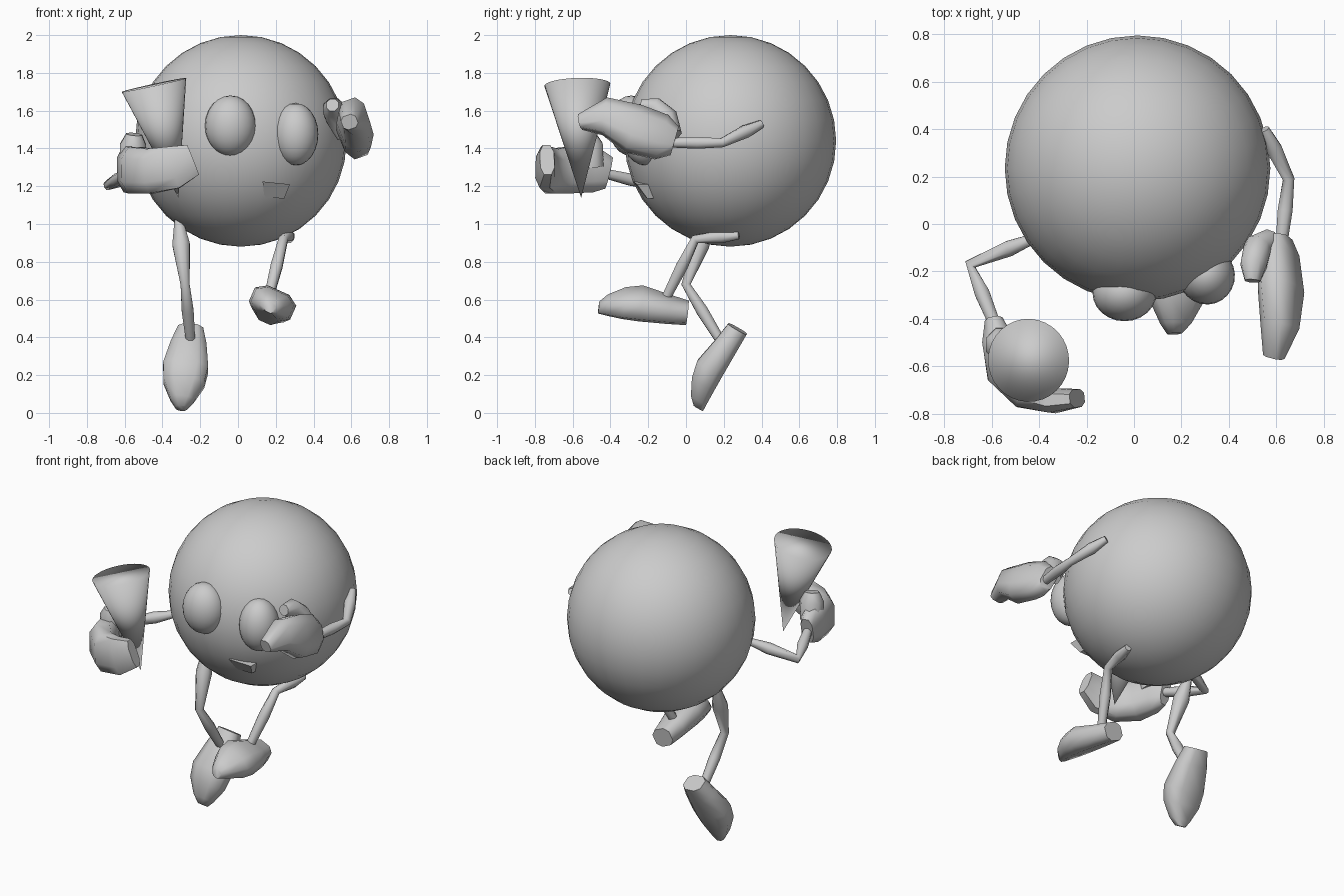
import bpy, bmesh, math
from mathutils import Vector

old = bpy.data.objects.get("Cube")
if old:
    bpy.data.objects.remove(old, do_unlink=True)

grey = bpy.data.materials.new("plain grey")
grey.use_nodes = True
COLOUR = (0.6, 0.6, 0.6, 1)
grey.diffuse_color = COLOUR
grey.node_tree.nodes["Principled BSDF"].inputs["Base Color"].default_value = COLOUR


def finish(name, bm, angle=60):
    """Turn a bmesh into a shaded object."""
    bmesh.ops.recalc_face_normals(bm, faces=bm.faces[:])
    mesh = bpy.data.meshes.new(name)
    bm.to_mesh(mesh)
    bm.free()
    mesh.materials.append(grey)
    ob = bpy.data.objects.new(name, mesh)
    bpy.context.collection.objects.link(ob)
    bpy.ops.object.select_all(action='DESELECT')
    ob.select_set(True)
    bpy.context.view_layer.objects.active = ob
    if angle:
        bpy.ops.object.shade_smooth_by_angle(angle=math.radians(angle))
    return ob


def loft(name, sections, up=(0, 0, 1), sides=8, square=1.0, axis=None):
    """Skin rings of (centre, half width, half height) along a path."""
    bm = bmesh.new()
    pts = [Vector(s[0]) for s in sections]
    rings = []
    for i, (_, w, h) in enumerate(sections):
        t = axis or (pts[min(i + 1, len(pts) - 1)] - pts[max(i - 1, 0)])
        side = t.cross(Vector(up)).normalized()
        top = side.cross(t).normalized()
        ring = []
        for k in range(sides):
            a = math.tau * (k + 0.5) / sides
            c, s = math.cos(a), math.sin(a)
            c = math.copysign(abs(c) ** square, c)
            s = math.copysign(abs(s) ** square, s)
            ring.append(bm.verts.new(pts[i] + side * c * w + top * s * h))
        rings.append(ring)
    for a, b in zip(rings, rings[1:]):
        for k in range(sides):
            j = (k + 1) % sides
            bm.faces.new((a[k], a[j], b[j], b[k]))
    bm.faces.new(rings[0])
    bm.faces.new(rings[-1])
    return finish(name, bm)


def ball(name, centre, radii, tilt=(0, 0, 0), segments=32):
    bm = bmesh.new()
    bmesh.ops.create_uvsphere(bm, u_segments=segments, v_segments=segments // 2, radius=1)
    ob = finish(name, bm)
    ob.location, ob.scale, ob.rotation_euler = centre, radii, tilt
    return ob


def limb(name, start, joint, end, thick, up):
    """Two spindle-shaped bones meeting at a joint."""
    a, j, b = Vector(start), Vector(joint), Vector(end)
    path = [(a, 0.022), (a.lerp(j, 0.4), thick), (j, 0.026),
            (j.lerp(b, 0.45), 0.034), (b, 0.026)]
    return loft(name, [(p, r, r) for p, r in path], up)


def foot(name, heel, forward, up):
    """Shoe with a flat sole: distance from heel, half width, thickness."""
    heel, f, u = Vector(heel), Vector(forward).normalized(), Vector(up)
    u = (u - f * u.dot(f)).normalized()
    shape = [(0, 0.07, 0.12), (0.1, 0.1, 0.135), (0.25, 0.127, 0.165),
             (0.34, 0.115, 0.145), (0.43, 0.065, 0.1), (0.47, 0.03, 0.06)]
    return loft(name, [(heel + f * d + u * t / 2, w, t / 2) for d, w, t in shape],
                u, square=0.75, axis=f)


# Round body and bulging eyes
ball("body", (0.015, 0.235, 1.44), (0.56, 0.56, 0.56))
ball("right_eye", (-0.04, -0.29, 1.52), (0.135, 0.12, 0.16), segments=24)
ball("left_eye", (0.305, -0.215, 1.475), (0.12, 0.125, 0.165), (0, 0, 0.3), segments=24)

# Wedge mouth
bm = bmesh.new()
outline = [(0.13, -0.28, 1.225), (0.275, -0.26, 1.21), (0.245, -0.205, 1.135), (0.14, -0.215, 1.14)]
front = bm.faces.new([bm.verts.new(p) for p in outline])
back = bmesh.ops.extrude_face_region(bm, geom=[front])["geom"]
bmesh.ops.translate(bm, vec=(0, 0.12, 0), verts=[g for g in back if isinstance(g, bmesh.types.BMVert)])
finish("mouth", bm, 0)

# Cone held in the right hand
tip, rim = Vector((-0.31, -0.58, 1.14)), Vector((-0.45, -0.55, 1.735))
bm = bmesh.new()
bmesh.ops.create_cone(bm, cap_ends=True, segments=32, radius1=0, radius2=0.175,
                      depth=(rim - tip).length)
bmesh.ops.remove_doubles(bm, verts=bm.verts[:], dist=0.0001)
cone = finish("cone", bm, 0)
cone.location = (tip + rim) / 2
cone.rotation_euler = Vector((-0.13, -0.02, 0.6)).to_track_quat('Z', 'Y').to_euler()
bpy.ops.object.shade_smooth()

# Arms
limb("right_arm", (-0.42, -0.06, 1.29), (-0.69, -0.17, 1.205), (-0.58, -0.44, 1.27), 0.036, (0, 0, 1))
limb("left_arm", (0.55, 0.4, 1.53), (0.652, 0.19, 1.43), (0.62, -0.1, 1.43), 0.036, (0, 0, 1))

# Right fist curled round the cone
loft("right_hand", [((-0.59, -0.41, 1.27), 0.04, 0.09), ((-0.575, -0.49, 1.29), 0.07, 0.13),
                    ((-0.545, -0.62, 1.285), 0.085, 0.13), ((-0.46, -0.71, 1.28), 0.075, 0.125),
                    ((-0.34, -0.745, 1.3), 0.055, 0.12), ((-0.24, -0.735, 1.34), 0.04, 0.09)],
     square=0.75)
loft("right_thumb", [((-0.56, -0.5, 1.3), 0.07, 0.07), ((-0.555, -0.51, 1.42), 0.075, 0.075),
                     ((-0.55, -0.52, 1.475), 0.045, 0.045)], up=(0, 1, 0))

# Left open hand
loft("left_hand", [((0.61, -0.06, 1.44), 0.05, 0.08), ((0.61, -0.13, 1.46), 0.075, 0.125),
                   ((0.62, -0.28, 1.505), 0.085, 0.135), ((0.615, -0.43, 1.57), 0.075, 0.1),
                   ((0.59, -0.56, 1.54), 0.045, 0.04)], up=(-0.35, 0, 1), square=0.75)
loft("left_thumb", [((0.57, -0.07, 1.47), 0.05, 0.05), ((0.52, -0.1, 1.56), 0.06, 0.06),
                    ((0.505, -0.17, 1.615), 0.06, 0.06), ((0.5, -0.24, 1.63), 0.035, 0.035)])

# Legs in a running stride
limb("right_leg", (-0.315, 0.13, 1.03), (-0.28, 0.0, 0.68), (-0.25, 0.19, 0.37), 0.05, (0, 1, 0))
limb("left_leg", (0.28, 0.28, 0.94), (0.24, 0.05, 0.92), (0.16, -0.11, 0.6), 0.036, (1, 0, 0))
foot("right_foot", (-0.25, 0.325, 0.415), (-0.05, -0.23, -0.4), (0, -0.87, 0.5))
foot("left_foot", (0.14, 0.0, 0.475), (0.04, -1, 0.12), (0.4, 0.08, 0.9))
